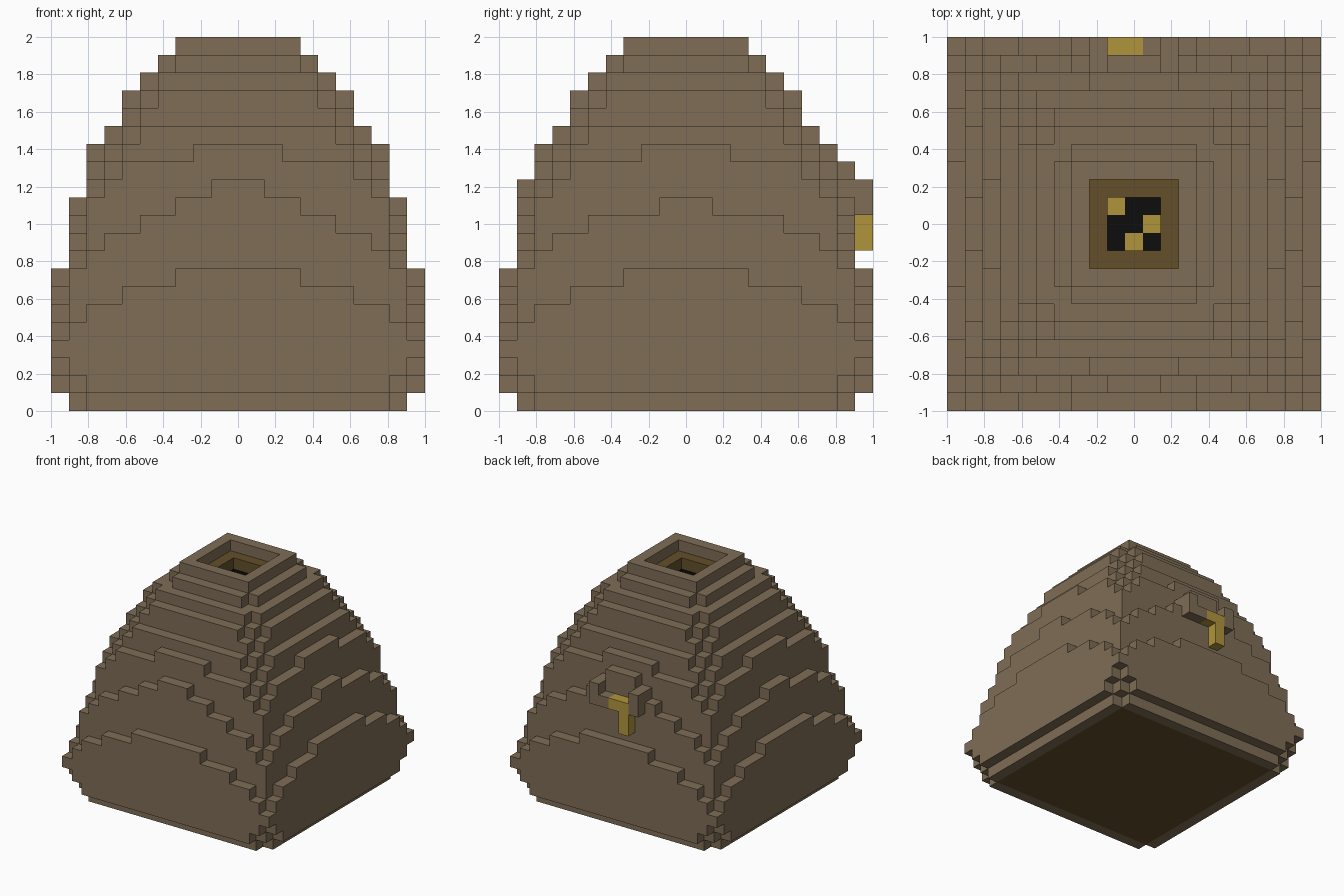
import bpy, bmesh
from mathutils import Vector

if "Cube" in bpy.data.objects:
    bpy.data.objects.remove(bpy.data.objects["Cube"])

V = 2 / 21  # one block; the hive is 21 blocks each way


def material(name, rgb):
    m = bpy.data.materials.new(name)
    m.diffuse_color = (*rgb, 1)
    m.use_nodes = True
    m.node_tree.nodes["Principled BSDF"].inputs["Base Color"].default_value = m.diffuse_color
    return m


MATS = [material("hive_taupe", (0.209, 0.153, 0.093)),
        material("comb_brown", (0.127, 0.080, 0.023)),
        material("honey_yellow", (0.434, 0.301, 0.045)),
        material("cavity_black", (0.004, 0.004, 0.004))]
TAUPE, BROWN, HONEY, BLACK = range(4)


def add_box(cells, xs, ys, zs, mat):
    for x in range(xs[0], xs[1] + 1):
        for y in range(ys[0], ys[1] + 1):
            for z in range(zs[0], zs[1] + 1):
                if mat is None:
                    cells.pop((x, y, z), None)
                else:
                    cells[x, y, z] = mat


def build(name, cells):
    """Make a mesh from the exposed sides of a set of blocks."""
    bm = bmesh.new()
    verts = {}
    for cell, mat in cells.items():
        for axis in range(3):
            for side in (-1, 1):
                nb = list(cell)
                nb[axis] += side
                if tuple(nb) in cells:
                    continue
                u, w = (axis + 1) % 3, (axis + 2) % 3
                ring = [(-1, -1), (1, -1), (1, 1), (-1, 1)][::side]
                face = []
                for a, b in ring:
                    p = [2 * c for c in cell]
                    p[axis] += side
                    p[u] += a
                    p[w] += b
                    p = tuple(p)
                    if p not in verts:
                        verts[p] = bm.verts.new(Vector((p[0], p[1], p[2] + 1)) * V / 2)
                    face.append(verts[p])
                bm.faces.new(face).material_index = mat
    mesh = bpy.data.meshes.new(name)
    bm.to_mesh(mesh)
    bm.free()
    for m in MATS:
        mesh.materials.append(m)
    ob = bpy.data.objects.new(name, mesh)
    bpy.context.collection.objects.link(ob)


# Hive layers from the ground up: crossed rectangles (reach, half width)
LAYERS = [[(9, 8)], [(10, 8), (9, 9)], [(10, 9)], [(10, 10)], [(10, 9)],
          [(10, 8), (9, 9)], [(10, 6), (9, 9)], [(10, 3), (9, 9)],
          [(9, 8)], [(9, 7), (8, 8)], [(9, 5), (8, 8)], [(9, 1), (8, 8)],
          [(8, 7)], [(8, 6), (7, 7)], [(8, 2), (7, 6)], [(7, 5), (6, 6)],
          [(6, 5)], [(6, 4), (5, 5)], [(5, 4)], [(4, 3)], [(3, 3)]]
hive = {}
for z, rects in enumerate(LAYERS):
    for a, b in rects:
        for i, j in ((a, b), (b, a)):
            add_box(hive, (-i, i), (-j, j), (z, z), TAUPE)

# Slightly taller swell on the front and back
add_box(hive, (-3, 3), (-9, 9), (11, 11), TAUPE)
add_box(hive, (-1, 1), (-9, 9), (12, 12), TAUPE)

# Underside panel
add_box(hive, (-8, 8), (-8, 8), (0, 0), BROWN)

# Top opening: brown ledge, black cavity, honey cells
add_box(hive, (-2, 2), (-2, 2), (20, 20), None)
add_box(hive, (-2, 2), (-2, 2), (19, 19), BROWN)
add_box(hive, (-2, 2), (-2, 2), (17, 18), BLACK)
add_box(hive, (-1, 1), (-1, 1), (18, 19), None)
for x, y in ((-1, 1), (1, 0), (0, -1)):
    hive[x, y, 17] = HONEY

# Back entrance: hood and side lips
add_box(hive, (-2, 2), (9, 9), (12, 12), TAUPE)
add_box(hive, (-1, 1), (9, 9), (13, 13), TAUPE)
for x in (-2, 2):
    add_box(hive, (x, x), (10, 10), (11, 12), TAUPE)
add_box(hive, (1, 1), (10, 10), (11, 11), TAUPE)
build("hive_body", hive)

# Honey running out of the entrance
drip = {}
add_box(drip, (-1, 0), (10, 10), (11, 11), HONEY)
add_box(drip, (-1, -1), (10, 10), (9, 10), HONEY)
build("honey_drip", drip)
